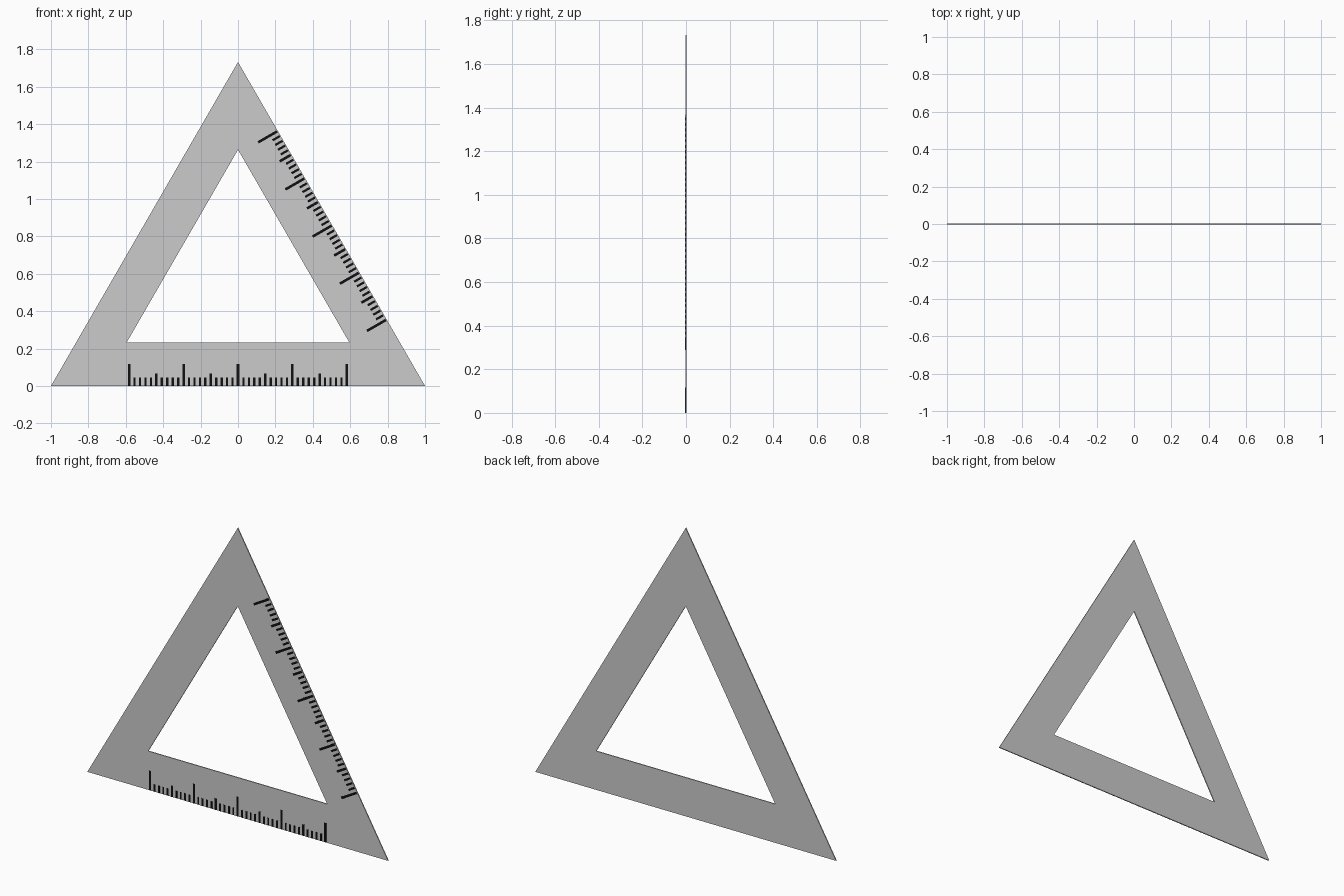
import bpy, bmesh
from math import sqrt, radians
from mathutils import Matrix, Vector

if "Cube" in bpy.data.objects:
    bpy.data.objects.remove(bpy.data.objects["Cube"])

T = 0.003                       # half thickness of the sheet
MARK = 0.0008                   # how far the marks stand proud
STEP = 0.0291                   # spacing of the marks
H = sqrt(3)


def make_object(name, bm, material=None):
    bmesh.ops.recalc_face_normals(bm, faces=bm.faces)
    mesh = bpy.data.meshes.new(name)
    bm.to_mesh(mesh)
    bm.free()
    if material:
        mesh.materials.append(material)
    obj = bpy.data.objects.new(name, mesh)
    bpy.context.collection.objects.link(obj)
    return obj


# Triangular frame: ring between two triangles, extruded through its thickness
outer = [(-1, 0), (1, 0), (0, H)]
inner = [(-0.595, 0.233), (0.595, 0.233), (0, 1.263)]
bm = bmesh.new()
o = [bm.verts.new((x, -T, z)) for x, z in outer]
i = [bm.verts.new((x, -T, z)) for x, z in inner]
faces = [bm.faces.new((o[k], o[(k + 1) % 3], i[(k + 1) % 3], i[k])) for k in range(3)]
ext = bmesh.ops.extrude_face_region(bm, geom=faces, use_keep_orig=True)
moved = [g for g in ext["geom"] if isinstance(g, bmesh.types.BMVert)]
bmesh.ops.translate(bm, verts=moved, vec=(0, 2 * T, 0))
make_object("triangle_frame", bm)

black = bpy.data.materials.new("mark_black")
black.diffuse_color = (0.005, 0.005, 0.005, 1)
black.use_nodes = True
black.node_tree.nodes["Principled BSDF"].inputs["Base Color"].default_value = black.diffuse_color


# Graduated scale: 41 thin bars, long every ten and medium every five
def make_scale(name, matrix):
    bm = bmesh.new()
    for n in range(41):
        length = 0.117 if n % 10 == 0 else 0.068 if n % 5 == 0 else 0.045
        width = 0.014 if n % 5 == 0 else 0.012
        size = Matrix.Diagonal((width, MARK, length, 1))
        place = Matrix.Translation(((n - 20) * STEP, -T - MARK / 2, length / 2))
        bmesh.ops.create_cube(bm, size=1, matrix=matrix @ place @ size)
    make_object(name, bm, black)


make_scale("bottom_scale", Matrix.Identity(4))
make_scale("side_scale", Matrix.Translation(Vector((0.5, 0, 0.857)))
           @ Matrix.Rotation(radians(-120), 4, 'Y'))
